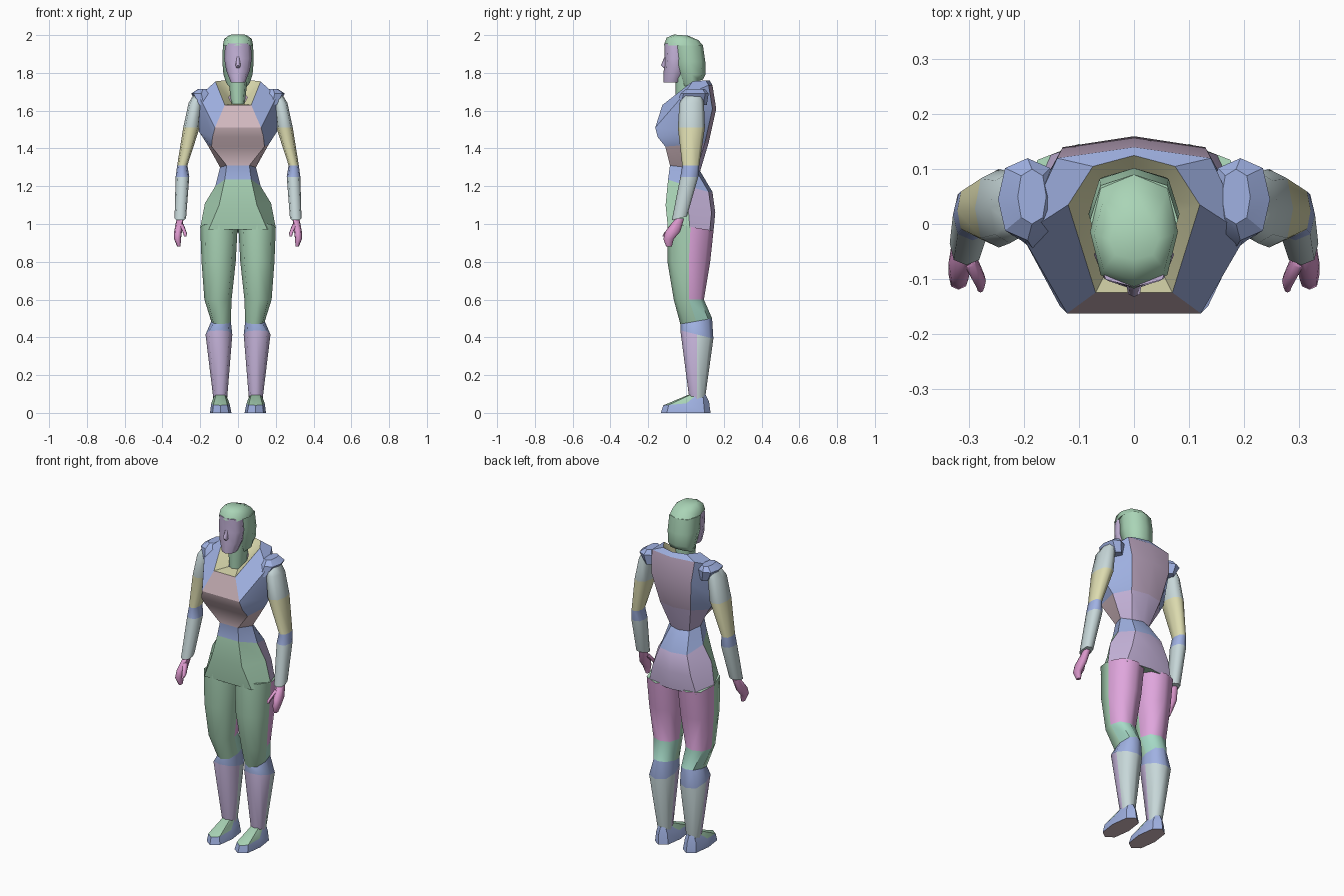
import bpy, bmesh, math

cube = bpy.data.objects.get("Cube")
if cube:
    bpy.data.objects.remove(cube, do_unlink=True)

PALETTE = {
    "blue": (.35, .44, .76), "green": (.40, .66, .47), "lavender": (.57, .46, .71),
    "pink": (.74, .38, .72), "yellow": (.72, .71, .43), "pale_grey": (.57, .68, .69),
    "rose": (.65, .49, .53), "teal": (.38, .70, .57), "hand_pink": (.70, .31, .60),
    "mauve": (.53, .40, .55),
}


def make_material(name, rgb):
    mat = bpy.data.materials.new(name)
    mat.use_nodes = True
    mat.diffuse_color = (*rgb, 1)
    mat.node_tree.nodes["Principled BSDF"].inputs["Base Color"].default_value = (*rgb, 1)
    return mat


MATERIALS = {name: make_material(name, rgb) for name, rgb in PALETTE.items()}


def skin(name, rings, colour_of, caps=(None, None), side=1, angle=30):
    """Bridge rings of points; colour_of(segment, sector) names each face's colour."""
    mesh = bpy.data.meshes.new(name)
    obj = bpy.data.objects.new(name, mesh)
    bpy.context.collection.objects.link(obj)
    slots = []

    def slot(colour):
        if colour not in slots:
            slots.append(colour)
            mesh.materials.append(MATERIALS[colour])
        return slots.index(colour)

    bm = bmesh.new()
    loops = [[bm.verts.new((x * side, y, z)) for x, y, z in ring] for ring in rings]
    for seg, (upper, lower) in enumerate(zip(loops, loops[1:])):
        count = len(upper)
        for i in range(count):
            j = (i + 1) % count
            face = bm.faces.new((upper[i], upper[j], lower[j], lower[i]))
            face.material_index = slot(colour_of(seg, i))
    for loop, colour in zip((loops[0], loops[-1]), caps):
        if colour:
            bm.faces.new(loop).material_index = slot(colour)
    bmesh.ops.recalc_face_normals(bm, faces=bm.faces)
    bm.to_mesh(mesh)
    bm.free()
    bpy.ops.object.select_all(action="DESELECT")
    obj.select_set(True)
    bpy.context.view_layer.objects.active = obj
    bpy.ops.object.shade_smooth_by_angle(angle=math.radians(angle))
    return obj


def oval(z, x0, x1, y0, y1, tilt=0, corner=.76):
    """Eight-sided ring; tilt raises its back and lowers its front."""
    cx, cy, rx, ry = (x0 + x1) / 2, (y0 + y1) / 2, (x1 - x0) / 2, (y1 - y0) / 2
    c = corner
    plan = [(1, 0), (c, c), (0, 1), (-c, c), (-1, 0), (-c, -c), (0, -1), (c, -c)]
    return [(cx + rx * u, cy + ry * v, z + tilt * v) for u, v in plan]


def limb(name, sections, colours, side=1, caps=None, corner=.76, angle=58):
    """Stack of ovals; each segment has a (front, back) pair of colours."""
    rings = [oval(*s, corner=corner) for s in sections]
    caps = caps or (colours[0][0], colours[-1][0])
    return skin(name, rings, lambda seg, i: colours[seg][0 if i >= 4 else 1],
                caps, side, angle)


def body_ring(front, flank, back):
    (fx, fy, fz), (sx, sy, sz), (bx, by, bz) = front, flank, back
    return [(-fx, fy, fz), (fx, fy, fz), (sx, sy, sz), (bx, by, bz),
            (0, by + .02, bz), (-bx, by, bz), (-sx, sy, sz)]


# Torso, from the collar edge down to the crotch
torso_rings = [
    body_ring((.07, -.125, 1.63), (.12, .035, 1.755), (.075, .105, 1.76)),
    body_ring((.122, -.163, 1.51), (.205, -.02, 1.675), (.14, .12, 1.735)),
    body_ring((.135, -.15, 1.46), (.207, 0, 1.49), (.13, .14, 1.61)),
    body_ring((.14, -.11, 1.41), (.162, .015, 1.42), (.10, .10, 1.43)),
    body_ring((.06, -.085, 1.31), (.095, 0, 1.30), (.06, .055, 1.28)),
    body_ring((.07, -.095, 1.235), (.12, .01, 1.20), (.09, .12, 1.17)),
    body_ring((.10, -.108, 1.10), (.175, .01, 1.11), (.125, .135, 1.06)),
    body_ring((.155, -.095, .97), (.20, .02, .98), (.155, .125, .955)),
]
torso_colours = [
    ("rose", "blue", "blue", "blue"),
    ("rose", "blue", "blue", "mauve"),
    ("rose", "blue", "blue", "mauve"),
    ("rose", "rose", "lavender", "lavender"),
    ("blue", "blue", "blue", "blue"),
    ("green", "green", "lavender", "lavender"),
    ("green", "green", "lavender", "lavender"),
]
SECTORS = (0, 1, 2, 3, 3, 2, 1)
skin("torso", torso_rings, lambda seg, i: torso_colours[seg][SECTORS[i]],
     (None, "green"))

# Collar funnel running from the neckline in to the neck
collar_inner = body_ring((.03, -.045, 1.635), (.05, .01, 1.67), (.035, .05, 1.69))
skin("collar", [torso_rings[0], collar_inner], lambda seg, i: "yellow")

# Neck, face and hair
limb("neck", [(1.80, -.055, .055, -.055, .06), (1.63, -.035, .035, -.055, .06)],
     [("green", "green")])
limb("face", [
    (1.955, -.068, .068, -.115, 0),
    (1.875, -.073, .073, -.112, 0),
    (1.81, -.062, .062, -.118, 0),
    (1.75, -.038, .038, -.12, -.03),
], [("lavender", "lavender")] * 3)
limb("nose", [
    (1.89, -.006, .006, -.112, -.09),
    (1.84, -.014, .014, -.133, -.09),
    (1.825, -.010, .010, -.118, -.09),
], [("lavender", "lavender")] * 2)
limb("hair_cap", [
    (2.0, -.045, .045, -.065, .01, -.003),
    (1.98, -.073, .073, -.103, .065, -.006),
    (1.945, -.08, .08, -.118, .09),
], [("green", "green")] * 2)
limb("hair", [
    (1.945, -.08, .08, -.075, .09),
    (1.86, -.083, .083, -.065, .102),
    (1.79, -.077, .077, -.04, .102),
    (1.745, -.062, .062, -.02, .09, .02),
], [("green", "green")] * 3)

for side, label in ((1, "left"), (-1, "right")):
    # Shoulder cap over the top of the arm
    limb(label + "_shoulder_cap", [
        (1.715, .16, .212, 0, .10),
        (1.69, .14, .248, -.03, .12),
        (1.63, .15, .212, -.05, .11),
    ], [("blue", "blue")] * 2, side, angle=30)

    # Arm: sleeve, elbow band and forearm
    limb(label + "_arm", [
        (1.685, .18, .235, -.01, .085),
        (1.64, .19, .262, -.035, .095),
        (1.51, .203, .290, -.043, .10),
        (1.31, .268, .322, -.02, .07),
        (1.25, .258, .33, -.03, .065),
        (1.03, .275, .336, -.075, .005, .01),
    ], [("pale_grey", "pale_grey")] * 2 + [
        ("yellow", "yellow"), ("blue", "blue"), ("pale_grey", "pale_grey")], side)

    # Hand and thumb
    limb(label + "_hand", [
        (1.03, .288, .325, -.055, -.01),
        (.96, .297, .338, -.11, -.03),
        (.92, .302, .338, -.12, -.065),
        (.88, .304, .322, -.105, -.075),
    ], [("hand_pink", "hand_pink")] * 3, side)
    limb(label + "_thumb", [
        (1.0, .288, .312, -.08, -.045),
        (.95, .27, .29, -.118, -.09),
        (.935, .274, .286, -.125, -.105),
    ], [("hand_pink", "hand_pink")] * 2, side)

    # Thigh and knee, green in front and pink behind
    limb(label + "_thigh", [
        (.985, .002, .20, -.098, .146, -.02),
        (.80, .012, .193, -.098, .128),
        (.60, .034, .178, -.065, .095),
        (.485, .038, .142, -.03, .138, .015),
    ], [("green", "pink")] * 2 + [("green", "teal")], side)

    # Shin with a band below the knee
    limb(label + "_shin", [
        (.485, .038, .142, -.03, .138, .015),
        (.415, .03, .172, -.03, .145, -.022),
        (.07, .058, .13, .018, .10),
    ], [("blue", "blue"), ("lavender", "pale_grey")], side)

    # Shoe: flat sole, low side wall and sloping upper
    limb(label + "_shoe", [
        (.095, .062, .125, .01, .105),
        (.05, .045, .142, -.12, .122, .01),
        (0, .035, .148, -.133, .13),
    ], [("green", "blue"), ("blue", "blue")], side, ("green", "rose"), angle=30)
